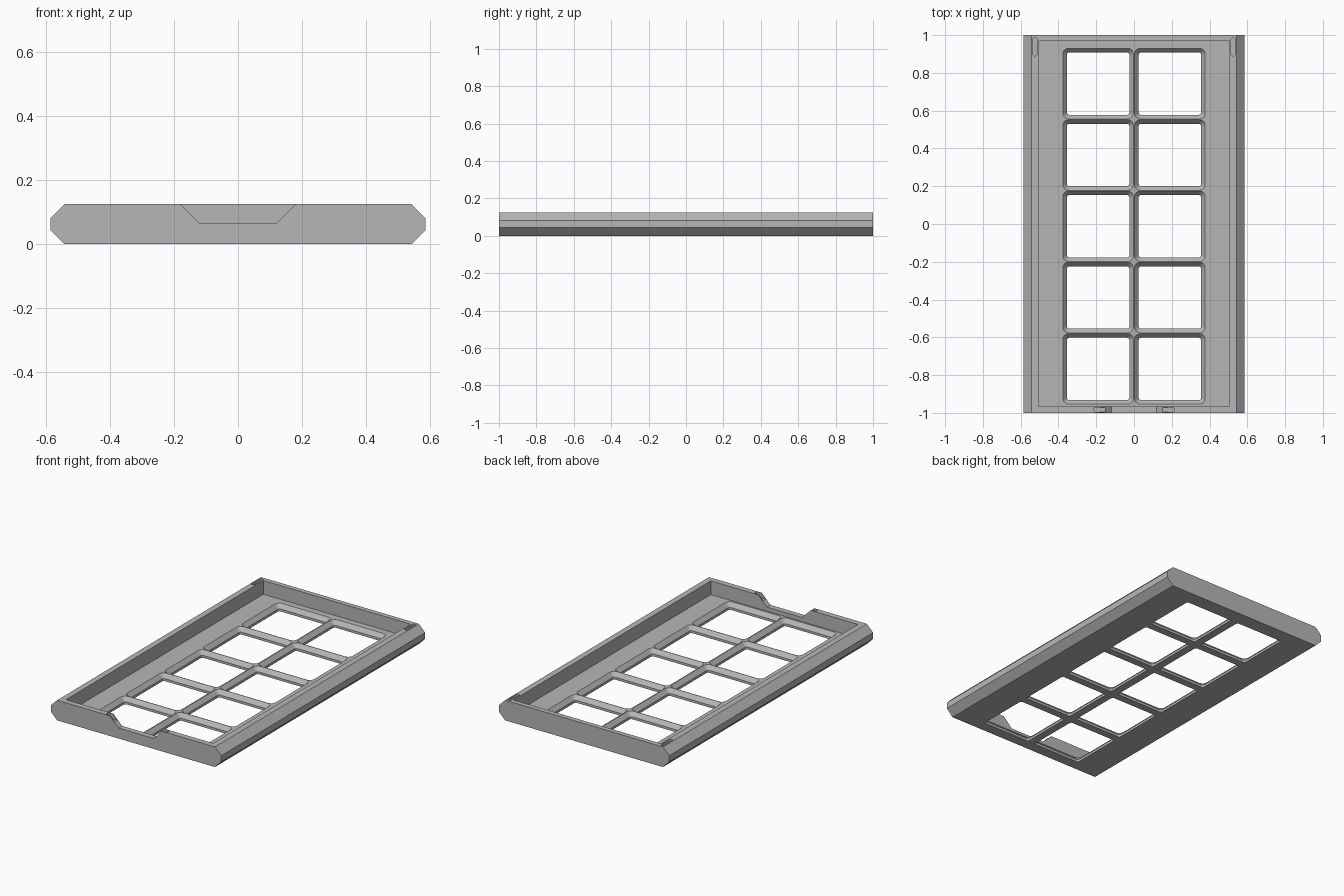
import bpy
import bmesh
from math import cos, sin, pi

cube = bpy.data.objects.get("Cube")
if cube:
    bpy.data.objects.remove(cube, do_unlink=True)

HALF_X, HALF_Y, TOP = 0.585, 1.0, 0.125
CHAMFER = 0.043
FLOOR = 0.04

grey = bpy.data.materials.new("plain grey")
grey.use_nodes = True
colour = (0.47, 0.47, 0.47, 1)
grey.diffuse_color = colour
grey.node_tree.nodes["Principled BSDF"].inputs["Base Color"].default_value = colour


def loft(name, rings):
    """Solid through rings of equal point count, capped at both ends."""
    bm = bmesh.new()
    loops = [[bm.verts.new(p) for p in ring] for ring in rings]
    for a, b in zip(loops, loops[1:]):
        n = len(a)
        for i in range(n):
            j = (i + 1) % n
            bm.faces.new((a[i], a[j], b[j], b[i]))
    bm.faces.new(loops[0][::-1])
    bm.faces.new(loops[-1])
    bmesh.ops.recalc_face_normals(bm, faces=bm.faces)
    mesh = bpy.data.meshes.new(name)
    bm.to_mesh(mesh)
    bm.free()
    obj = bpy.data.objects.new(name, mesh)
    bpy.context.collection.objects.link(obj)
    mesh.materials.append(grey)
    return obj


def rounded(cx, cy, hx, hy, r, z, steps=4):
    """Rounded rectangle ring at height z."""
    ring = []
    for q, (sx, sy) in enumerate([(1, 1), (-1, 1), (-1, -1), (1, -1)]):
        for s in range(steps + 1):
            a = (q + s / steps) * pi / 2
            ring.append((cx + sx * (hx - r) + r * cos(a),
                         cy + sy * (hy - r) + r * sin(a), z))
    return ring


def along_y(profile, y0, y1):
    return [[(x, y, z) for x, z in profile] for y in (y0, y1)]


def cut(body, cutter):
    """Subtract the cutter for good and remove it."""
    cutter.hide_render = True
    mod = body.modifiers.new("cut", "BOOLEAN")
    mod.operation = "DIFFERENCE"
    mod.solver = "EXACT"
    mod.object = cutter
    bpy.context.view_layer.update()
    graph = bpy.context.evaluated_depsgraph_get()
    mesh = bpy.data.meshes.new_from_object(body.evaluated_get(graph))
    body.modifiers.clear()
    body.data = mesh
    bpy.data.objects.remove(cutter, do_unlink=True)


# Outer body with bevelled long sides
inner_x = HALF_X - CHAMFER
side = [(inner_x, 0), (HALF_X, CHAMFER), (HALF_X, TOP - CHAMFER), (inner_x, TOP)]
profile = side + [(-x, z) for x, z in reversed(side)]
tray = loft("tray", along_y(profile, -HALF_Y, HALF_Y))

# Shallow interior
x, y0, y1 = 0.505, -0.965, 0.97
corners = [(-x, y0), (x, y0), (x, y1), (-x, y1)]
cut(tray, loft("interior_cutter", [[(a, b, z) for a, b in corners]
                                   for z in (FLOOR, TOP + 0.05)]))

# Two columns of five windows with sloped rims
for col in (-1, 1):
    for row in range(-2, 3):
        cx, cy = col * 0.19, -0.012 + row * 0.3775
        rim = [(0.165, 0.012, -0.02), (0.165, 0.012, 0.015),
               (0.187, 0.03, FLOOR), (0.187, 0.03, FLOOR + 0.02)]
        cut(tray, loft("window_cutter",
                       [rounded(cx, cy, h, h, r, z) for h, r, z in rim]))

# Finger notch in the front wall
notch = [(-0.12, 0.065), (0.12, 0.065), (0.2, 0.145), (-0.2, 0.145)]
cut(tray, loft("notch_cutter", along_y(notch, -1.1, -0.9)))

# Narrow slots in the wall tops: one across the notch, two at the back
for cx, cy, hx, hy in [(0, -0.983, 0.213, 0.012),
                       (-0.525, 0.938, 0.011, 0.048),
                       (0.525, 0.938, 0.011, 0.048)]:
    cut(tray, loft("slot_cutter", [rounded(cx, cy, hx, hy, 0.0105, z)
                                   for z in (TOP - 0.03, TOP + 0.02)]))
